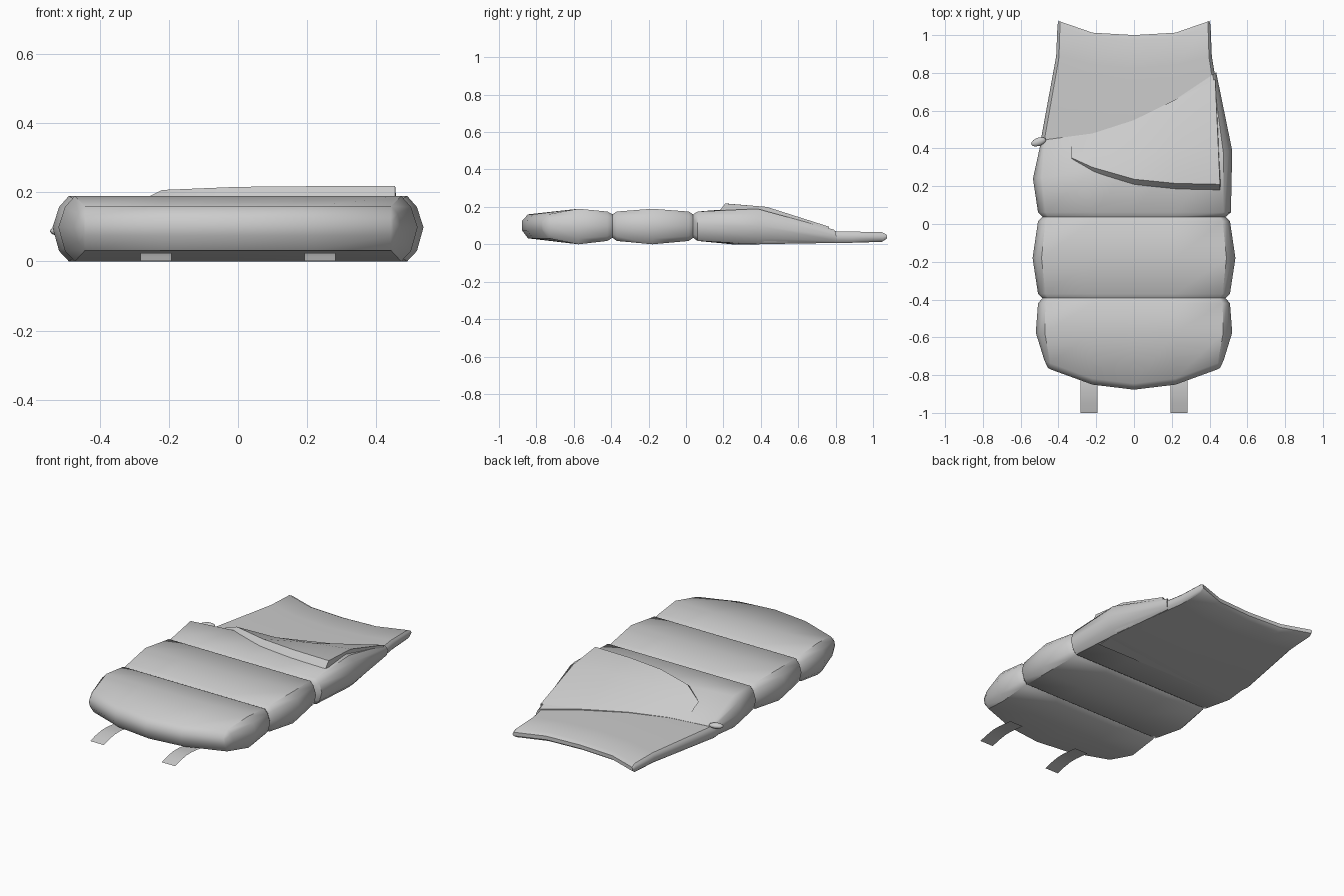
import bpy, bmesh, math

cube = bpy.data.objects.get("Cube")
if cube:
    bpy.data.objects.remove(cube, do_unlink=True)

GREY = (0.6, 0.6, 0.6, 1)
fabric = bpy.data.materials.new("grey fabric")
fabric.use_nodes = True
fabric.diffuse_color = GREY
fabric.node_tree.nodes["Principled BSDF"].inputs["Base Color"].default_value = GREY


def finish(name, bm, angle=45):
    mesh = bpy.data.meshes.new(name)
    bm.to_mesh(mesh)
    bm.free()
    mesh.materials.append(fabric)
    obj = bpy.data.objects.new(name, mesh)
    bpy.context.collection.objects.link(obj)
    bpy.ops.object.select_all(action='DESELECT')
    bpy.context.view_layer.objects.active = obj
    obj.select_set(True)
    bpy.ops.object.shade_smooth_by_angle(angle=math.radians(angle))
    return obj


def section(left, right, low, high):
    """Padded cross-section as (x, z) points, starting at the left middle."""
    h = high - low
    def half(side, w):
        return [(side * w, low + h * .52), (side * (w - h * .1), low + h * .83)], \
               (side * (w - h * .25), high)
    (lm, ls), lt = half(-1, left)
    (rm, rs), rt = half(1, right)
    cols = [-.22, 0, .22]
    top = [lt] + [(x, high) for x in cols] + [rt]
    bottom = [(x, low) for x, z in reversed(top)]
    return [lm, ls] + top + [rs, rm, (rs[0], low + h * .16)] + bottom \
        + [(ls[0], low + h * .16)]


def padded(name, stations):
    """Loft stations (y function, left, right, low, high) into a closed pad."""
    bm = bmesh.new()
    rings = [[bm.verts.new((x, y(x), z)) for x, z in section(l, r, lo, hi)]
             for y, l, r, lo, hi in stations]
    n = len(rings[0])
    for a, b in zip(rings, rings[1:]):
        for i in range(n):
            j = (i + 1) % n
            bm.faces.new((a[i], a[j], b[j], b[i]))
    for ring in (rings[0], rings[-1]):
        for k in range(n // 2):
            strip = [ring[k], ring[k + 1], ring[n - k - 1], ring[(n - k) % n]]
            bm.faces.new(list(dict.fromkeys(strip)))
    bmesh.ops.recalc_face_normals(bm, faces=bm.faces)
    return finish(name, bm)


def flat(y):
    return lambda x: y


def bowed(y, amount, power=2):
    return lambda x: y + amount * abs(x) ** power


def opening(x):
    return .55 + .41 * x + .40 * x * x


# Foot and middle pads, pinched at the seams
padded("foot_pad", [
    (bowed(-.877, .55), .455, .455, .075, .125),
    (bowed(-.845, .55), .475, .475, .032, .16),
    (flat(-.575), .52, .52, 0, .19),
    (flat(-.42), .508, .508, .018, .175),
    (flat(-.393), .485, .485, .035, .16)])
padded("middle_pad", [
    (flat(-.393), .485, .485, .035, .16),
    (flat(-.37), .508, .508, .018, .175),
    (flat(-.18), .537, .537, 0, .19),
    (flat(.015), .508, .508, .018, .175),
    (flat(.038), .485, .485, .035, .16)])

# Upper cover, cut off along the slanting opening
padded("upper_cover", [
    (flat(.038), .485, .485, .035, .16),
    (flat(.062), .508, .513, .018, .175),
    (lambda x: .315 + .14 * x, .535, .52, 0, .19),
    (opening, .49, .435, .008, .078)])

# Head mat
padded("head_mat", [
    (flat(.25), .48, .48, .002, .07),
    (flat(.42), .498, .49, .002, .078),
    (bowed(.82, .4), .412, .412, .008, .068),
    (bowed(.975, 1.2, 3), .405, .405, .013, .065),
    (bowed(1.0, 1.2, 3), .398, .398, .03, .052)])

# Folded flap: front wall, ridge, then slope down to the opening
xs = [-.33, -.22, 0, .22, .455]
front_y = [.35, .30, .237, .215, .21]
front_z = [.152, .207, .216, .218, .218]
ridge_z = [.13, .155, .178, .192, .2]
rows = [[], [], [], []]
for i, x in enumerate(xs):
    last = i == len(xs) - 1
    y, z = front_y[i], front_z[i]
    end = .765 if last else opening(x)
    lip = .03 if i else .003
    rows[0].append((x, y - lip, min(z - .005, .18)))
    rows[1].append((x, y, z))
    rows[2].append((x - .01 * last, y + .4 * (end - y), ridge_z[i]))
    rows[3].append((x - .025 * last, end, .094 if last else .081))
for row in rows:
    x, y, z = row[-1]
    row.append((x + .004, y, z - .045))
bm = bmesh.new()
grid = [[bm.verts.new(p) for p in row] for row in rows]
for a, b in zip(grid, grid[1:]):
    for i in range(len(a) - 1):
        bm.faces.new((a[i], a[i + 1], b[i + 1], b[i]))
finish("folded_flap", bm, 30)

# Straps under the foot end
for side, label in ((1, "left"), (-1, "right")):
    bm = bmesh.new()
    path = [(-.74, .014), (-.84, .024), (-.89, .024), (-.95, .014), (-1, .001)]
    pairs = [[bm.verts.new((side * .237 + dx, y, z)) for dx in (-.045, .045)]
             for y, z in path]
    for a, b in zip(pairs, pairs[1:]):
        bm.faces.new((b[0], b[1], a[1], a[0]))
    finish(label + "_strap", bm)

# Zip pull at the side of the opening
bpy.ops.mesh.primitive_uv_sphere_add(segments=10, ring_count=6, radius=1,
                                     location=(-.505, .435, .088))
pull = bpy.context.object
pull.name = "zip_pull"
pull.scale = (.042, .022, .016)
pull.rotation_euler = (0, 0, math.radians(20))
pull.data.materials.append(fabric)
bpy.ops.object.shade_smooth_by_angle(angle=math.radians(45))
